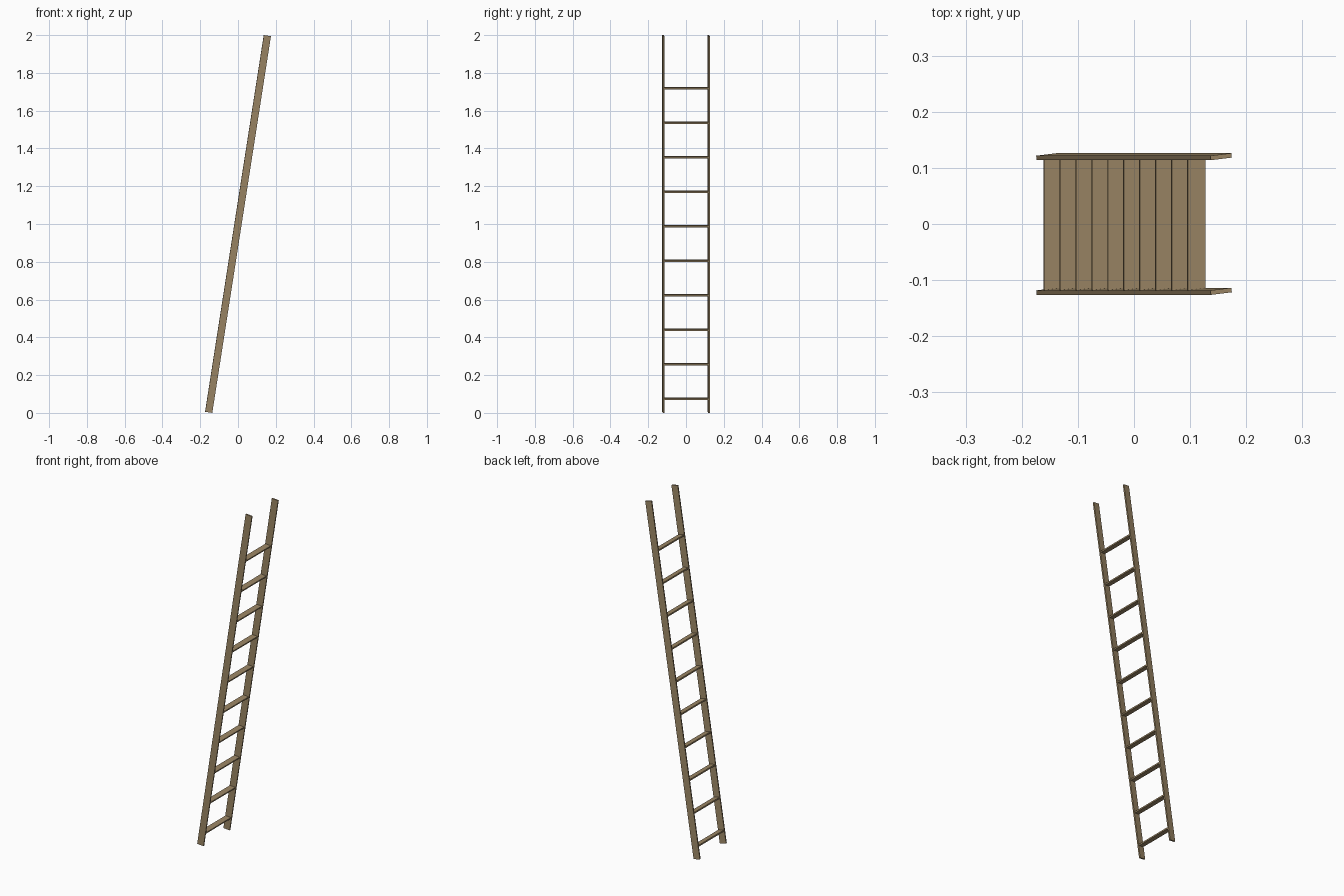
import bpy, bmesh
from math import radians, cos, tan
from mathutils import Matrix

if "Cube" in bpy.data.objects:
    bpy.data.objects.remove(bpy.data.objects["Cube"])

LEAN = Matrix.Rotation(radians(8.85), 4, 'Y')
CENTRE = Matrix.Translation((0, 0, 1.0))

wood = bpy.data.materials.new("wood")
wood.diffuse_color = (0.33, 0.24, 0.13, 1)
wood.use_nodes = True
wood.node_tree.nodes["Principled BSDF"].inputs["Base Color"].default_value = wood.diffuse_color


def box(name, size, local):
    """Box placed in the leaning frame of the ladder."""
    bm = bmesh.new()
    bmesh.ops.create_cube(bm, size=1)
    scale = Matrix.Diagonal((*size, 1))
    bm.transform(CENTRE @ LEAN @ local @ scale)
    me = bpy.data.meshes.new(name)
    bm.to_mesh(me)
    bm.free()
    me.materials.append(wood)
    ob = bpy.data.objects.new(name, me)
    bpy.context.collection.objects.link(ob)
    return ob


# Side rails, each twisted slightly about its length
for side, y in (("front", -0.12), ("back", 0.12)):
    twist = Matrix.Rotation(radians(7), 4, 'Z')
    box(f"{side}_rail", (0.038, 0.008, 2.018),
        Matrix.Translation((0, y, 0)) @ twist)

# Ten flat rungs, square to the rails
for i in range(10):
    z = (0.075 + 0.1827 * i - 1.0) / cos(radians(8.85))
    box(f"rung_{i + 1}", (0.032, 0.236, 0.008),
        Matrix.Translation((-0.001, 0, z)))
